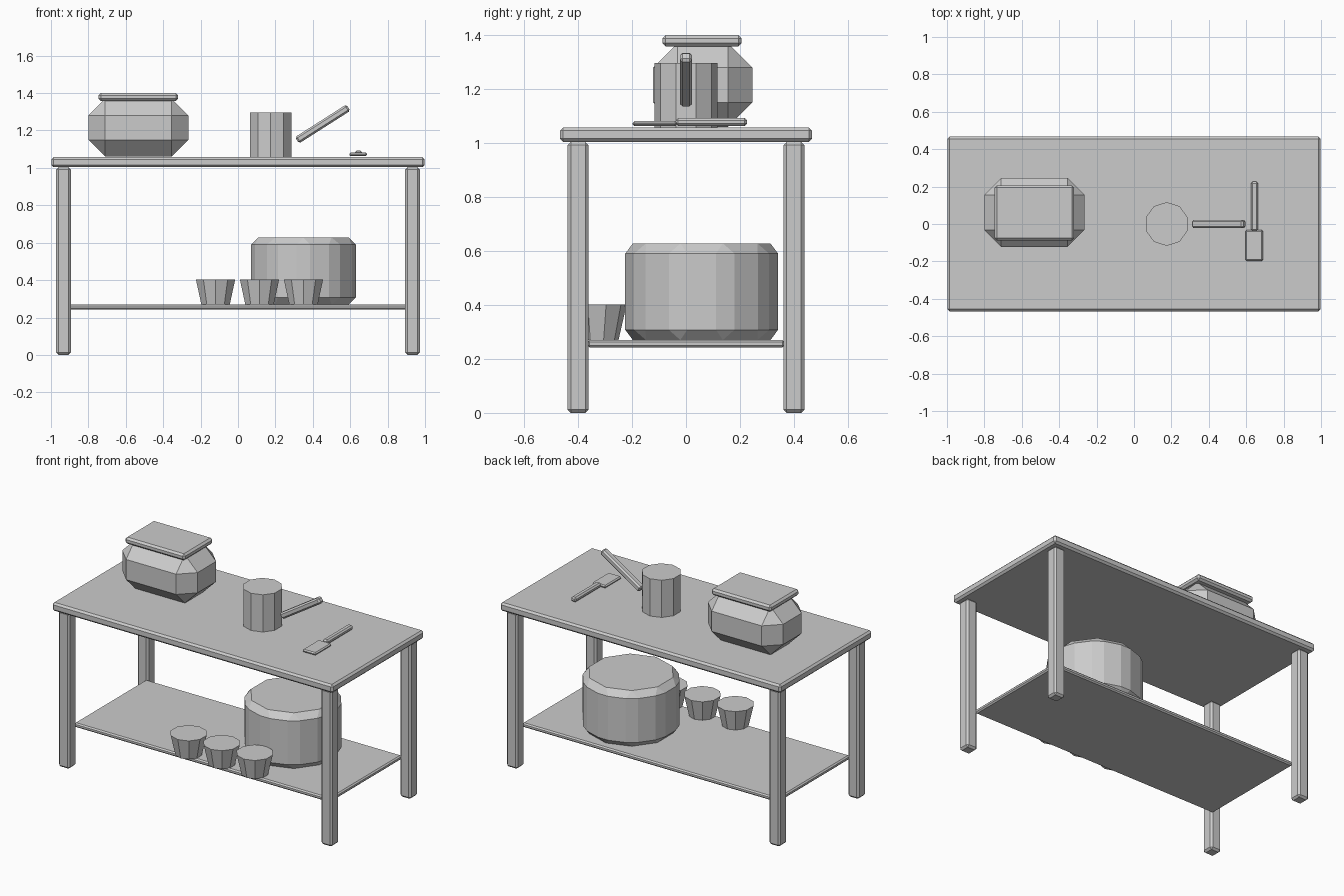
import bpy
from math import radians

if "Cube" in bpy.data.objects:
    bpy.data.objects.remove(bpy.data.objects["Cube"])


def finish(ob, name, bevel):
    ob.name = name
    bpy.ops.object.transform_apply(location=False, rotation=False, scale=True)
    if bevel:
        m = ob.modifiers.new("edge_chamfer", 'BEVEL')
        m.width = bevel
        m.segments = 1
        m.limit_method = 'ANGLE'
        m.angle_limit = radians(30)
    return ob


def box(name, x, y, z, bevel=0.0):
    """Chamfered box from (min, max) ranges."""
    bpy.ops.mesh.primitive_cube_add(
        size=1, location=[(a + b) / 2 for a, b in (x, y, z)])
    ob = bpy.context.object
    ob.scale = [b - a for a, b in (x, y, z)]
    return finish(ob, name, bevel)


def tub(name, x, y, z, r_bottom, r_top, bevel=0.0):
    """Ten-sided straight or tapered vessel."""
    bpy.ops.mesh.primitive_cone_add(
        vertices=10, radius1=r_bottom, radius2=r_top,
        depth=z[1] - z[0], location=(x, y, (z[0] + z[1]) / 2))
    return finish(bpy.context.object, name, bevel)


# table
box("table_top", (-0.998, 0.998), (-0.467, 0.467), (1.004, 1.058), 0.012)
box("lower_shelf", (-0.91, 0.91), (-0.365, 0.365), (0.242, 0.27), 0.008)
for sx, side in ((-1, "left"), (1, "right")):
    for sy, end in ((-1, "front"), (1, "back")):
        x, y = sx * 0.933, sy * 0.4
        box(f"{end}_{side}_leg", (x - 0.039, x + 0.039),
            (y - 0.039, y + 0.039), (0, 1.004), 0.012)

# lidded jar
box("jar_body", (-0.8, -0.265), (-0.122, 0.246), (1.06, 1.37), 0.09)
box("jar_lid", (-0.745, -0.32), (-0.088, 0.206), (1.358, 1.40), 0.012)

# saucepan with slanted handle
tub("saucepan", 0.175, 0, (1.058, 1.297), 0.117, 0.117)
handle = box("saucepan_handle", (0.29, 0.616), (-0.0225, 0.0225),
             (1.215, 1.255), 0.01)
handle.rotation_euler.y = radians(-32.5)

# spatula
box("spatula_blade", (0.595, 0.69), (-0.198, -0.033), (1.063, 1.081), 0.007)
box("spatula_handle", (0.625, 0.663), (-0.038, 0.226), (1.063, 1.093), 0.009)

# shelf contents
tub("large_pot", 0.35, 0.058, (0.27, 0.628), 0.295, 0.295, 0.038)
for i, x in enumerate((-0.12, 0.115, 0.35)):
    tub(f"cup_{i + 1}", x, -0.33, (0.27, 0.402), 0.08, 0.11)
